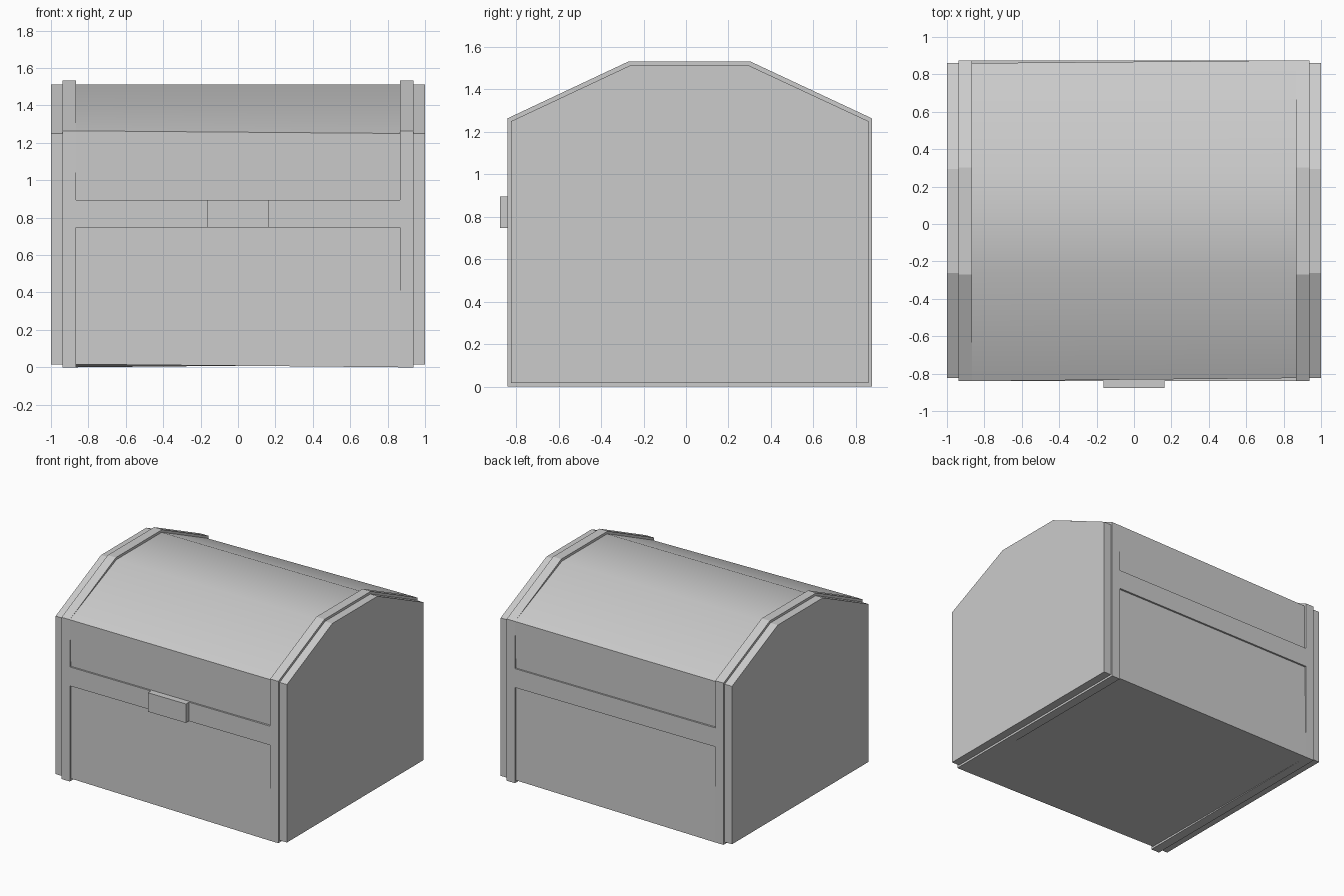
import bpy, bmesh

if "Cube" in bpy.data.objects:
    bpy.data.objects.remove(bpy.data.objects["Cube"])

SEAM = 0.82          # height where lid meets base
PANEL_X = 0.866      # half width of the centre panels
STRAP_X = 0.937      # outer edge of the raised straps
STRAP = dict(f=-0.84, b=0.875, bot=0.0, sh=1.264, tf=-0.27, tb=0.302, top=1.532)
INNER = dict(f=-0.824, b=0.86, bot=0.016, sh=1.25, tf=-0.263, tb=0.295, top=1.513)


def base_profile(front, back):
    return [(front['f'], front['bot']), (back['b'], back['bot']),
            (back['b'] if back is front else INNER['b'], SEAM),
            (front['f'] if back is front else INNER['f'], SEAM)]


def lid_profile(front, back, top):
    seam = front if front is back else INNER
    return [(seam['f'], SEAM), (seam['b'], SEAM), (back['b'], back['sh']),
            (top['tb'], top['top']), (top['tf'], top['top']), (front['f'], front['sh'])]


def loft(name, x0, x1, prof0, prof1=None, smooth=False):
    """Solid between two yz profiles placed at x0 and x1."""
    prof1 = prof1 or prof0
    bm = bmesh.new()
    a = [bm.verts.new((x0, y, z)) for y, z in prof0]
    b = [bm.verts.new((x1, y, z)) for y, z in prof1]
    n = len(a)
    bm.faces.new(a)
    bm.faces.new(b)
    for i in range(n):
        j = (i + 1) % n
        bm.faces.new((a[i], a[j], b[j], b[i]))
    bmesh.ops.recalc_face_normals(bm, faces=bm.faces)
    mesh = bpy.data.meshes.new(name)
    bm.to_mesh(mesh)
    bm.free()
    obj = bpy.data.objects.new(name, mesh)
    bpy.context.collection.objects.link(obj)
    if smooth:
        bpy.ops.object.select_all(action='DESELECT')
        obj.select_set(True)
        bpy.context.view_layer.objects.active = obj
        bpy.ops.object.shade_smooth_by_angle()
    return obj


def bar(name, half_x, y0, y1, z0, z1):
    return loft(name, -half_x, half_x, [(y0, z0), (y1, z0), (y1, z1), (y0, z1)])


# Centre panels, slightly skewed: opposite corners sit flush with the straps
loft("base_panel", -PANEL_X, PANEL_X,
     base_profile(INNER, STRAP), base_profile(STRAP, INNER))
loft("lid_panel", -PANEL_X, PANEL_X,
     lid_profile(STRAP, INNER, INNER), lid_profile(INNER, STRAP, INNER), smooth=True)

# Raised straps and the end slabs outside them, on both sides
for side, s in (("left", -1), ("right", 1)):
    for part, prof, xa, xb in (("strap", STRAP, PANEL_X, STRAP_X),
                               ("end", INNER, STRAP_X, 1.0)):
        loft(f"base_{part}_{side}", s * xa, s * xb, base_profile(prof, prof))
        loft(f"lid_{part}_{side}", s * xa, s * xb, lid_profile(prof, prof, prof))

# Trim bands along the seam, and the two halves of the latch
for part, z0, z1 in (("base", 0.747, SEAM), ("lid", SEAM, 0.895)):
    bar(f"{part}_front_band", PANEL_X, STRAP['f'], -0.80, z0, z1)
    bar(f"{part}_back_band", PANEL_X, 0.84, STRAP['b'], z0, z1)
    bar(f"{part}_latch", 0.164, -0.877, STRAP['f'], z0, z1)
